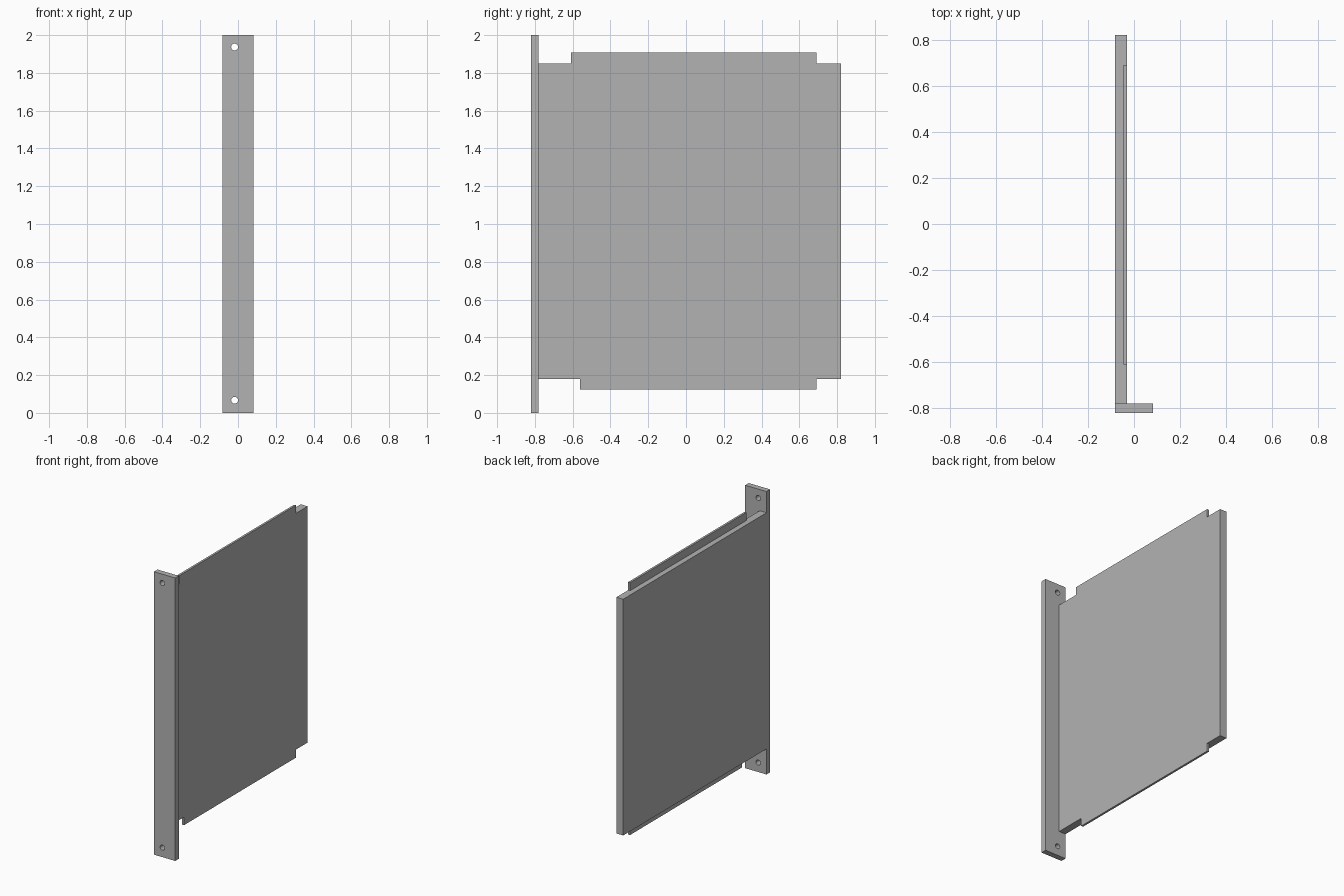
import bpy, bmesh
from mathutils import Vector

cube = bpy.data.objects.get("Cube")
if cube:
    bpy.data.objects.remove(cube, do_unlink=True)

grey = bpy.data.materials.new("plain grey")
grey.use_nodes = True
colour = (0.45, 0.45, 0.45, 1)
grey.diffuse_color = colour
grey.node_tree.nodes["Principled BSDF"].inputs["Base Color"].default_value = colour


def box(lo, hi):
    """Return a bmesh box between two corners."""
    bm = bmesh.new()
    bmesh.ops.create_cube(bm, size=1)
    lo, hi = Vector(lo), Vector(hi)
    for v in bm.verts:
        v.co = (lo + hi) / 2 + v.co * (hi - lo)
    return bm


def finish(bm, name):
    bmesh.ops.recalc_face_normals(bm, faces=bm.faces)
    mesh = bpy.data.meshes.new(name)
    bm.to_mesh(mesh)
    bm.free()
    mesh.materials.append(grey)
    obj = bpy.data.objects.new(name, mesh)
    bpy.context.collection.objects.link(obj)
    return obj


LEFT, RIGHT = -0.083, 0.083
FRONT, JOINT, BACK = -0.82, -0.78, 0.82
PANEL_SIDE, TAB_SIDE = -0.03, -0.045
TAB_END = 0.69

# Panel, with a thin tab raised from its top and bottom edges
panel = box((LEFT, JOINT, 0.18), (PANEL_SIDE, BACK, 1.85))
cuts = [((TAB_SIDE, 0, 0), (1, 0, 0))]
cuts += [((0, y, 0), (0, 1, 0)) for y in (-0.61, -0.56, TAB_END)]
for point, normal in cuts:
    geom = panel.verts[:] + panel.edges[:] + panel.faces[:]
    bmesh.ops.bisect_plane(panel, geom=geom, plane_co=point, plane_no=normal)
panel.normal_update()
for direction, start in ((1, -0.61), (-1, -0.56)):
    faces = []
    for f in panel.faces:
        c = f.calc_center_median()
        if f.normal.z * direction > 0.9 and c.x > TAB_SIDE and start < c.y < TAB_END:
            faces.append(f)
    out = bmesh.ops.extrude_face_region(panel, geom=faces)["geom"]
    verts = [g for g in out if isinstance(g, bmesh.types.BMVert)]
    bmesh.ops.translate(panel, verts=verts, vec=(0, 0, direction * 0.057))
    panel.normal_update()
bmesh.ops.dissolve_limit(panel, angle_limit=0.01, verts=panel.verts, edges=panel.edges)
finish(panel, "panel")

# Front mounting plate
plate = finish(box((LEFT, FRONT, 0), (RIGHT, JOINT, 2)), "front_plate")

# Screw holes through the plate
for name, z in (("lower", 0.067), ("upper", 1.937)):
    bpy.ops.mesh.primitive_cylinder_add(
        vertices=32, radius=0.018, depth=0.2,
        location=(-0.018, FRONT, z), rotation=(1.5708, 0, 0))
    cutter = bpy.context.object
    cutter.name = name + "_hole_cutter"
    cutter.data.materials.append(grey)
    cutter.hide_render = True
    cutter.display_type = 'WIRE'
    cutter.hide_set(True)
    cut = plate.modifiers.new(name + " hole", 'BOOLEAN')
    cut.operation = 'DIFFERENCE'
    cut.solver = 'EXACT'
    cut.object = cutter
